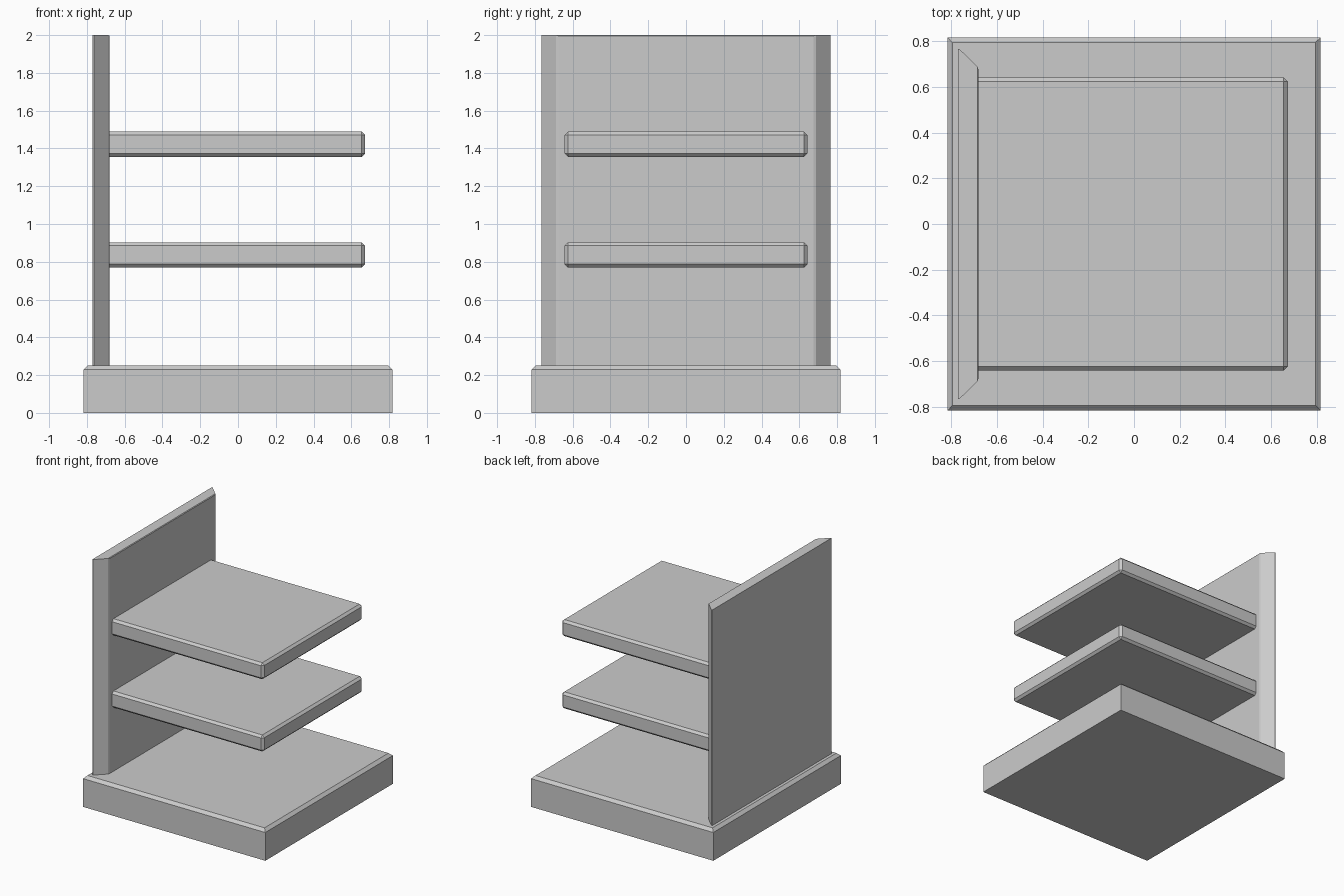
import bpy, bmesh

if "Cube" in bpy.data.objects:
    bpy.data.objects.remove(bpy.data.objects["Cube"])


def prism(name, outline, z0, z1, bevel=0.0, pick=None):
    """Extrude an xy outline from z0 to z1 and chamfer the edges chosen by pick."""
    bm = bmesh.new()
    face = bm.faces.new([bm.verts.new((x, y, z0)) for x, y in outline])
    new = bmesh.ops.extrude_face_region(bm, geom=[face])["geom"]
    bmesh.ops.translate(bm, vec=(0, 0, z1 - z0),
                        verts=[v for v in new if isinstance(v, bmesh.types.BMVert)])
    bmesh.ops.recalc_face_normals(bm, faces=bm.faces[:])
    if bevel:
        edges = [e for e in bm.edges if pick(*(v.co for v in e.verts))]
        bmesh.ops.bevel(bm, geom=edges, offset=bevel, offset_type='OFFSET',
                        segments=1, profile=0.5, affect='EDGES')
    mesh = bpy.data.meshes.new(name)
    bm.to_mesh(mesh)
    bm.free()
    obj = bpy.data.objects.new(name, mesh)
    bpy.context.collection.objects.link(obj)
    return obj


def rect(x0, x1, y):
    return [(x0, -y), (x1, -y), (x1, y), (x0, y)]


# Square base, chamfered around its top rim only
prism("base", rect(-0.817, 0.817, 0.817), 0, 0.252, 0.023,
      lambda a, b: min(a.z, b.z) > 0.2)

# Upright back panel with wide angled sides and slim edge breaks
half = [(-0.68, 0.674), (-0.685, 0.688), (-0.763, 0.765), (-0.77, 0.765)]
panel = [(x, -y) for x, y in reversed(half)] + half
prism("back_panel", panel, 0.252, 2.0, 0.005,
      lambda a, b: min(a.z, b.z) > 1.9 and min(a.x, b.x) > -0.682)

# Two shelves, chamfered everywhere except where they meet the panel
BACK = -0.68
for name, z0 in (("lower_shelf", 0.769), ("upper_shelf", 1.355)):
    prism(name, rect(BACK, 0.673, 0.642), z0, z0 + 0.134, 0.018,
          lambda a, b: max(a.x, b.x) > BACK + 0.01)
